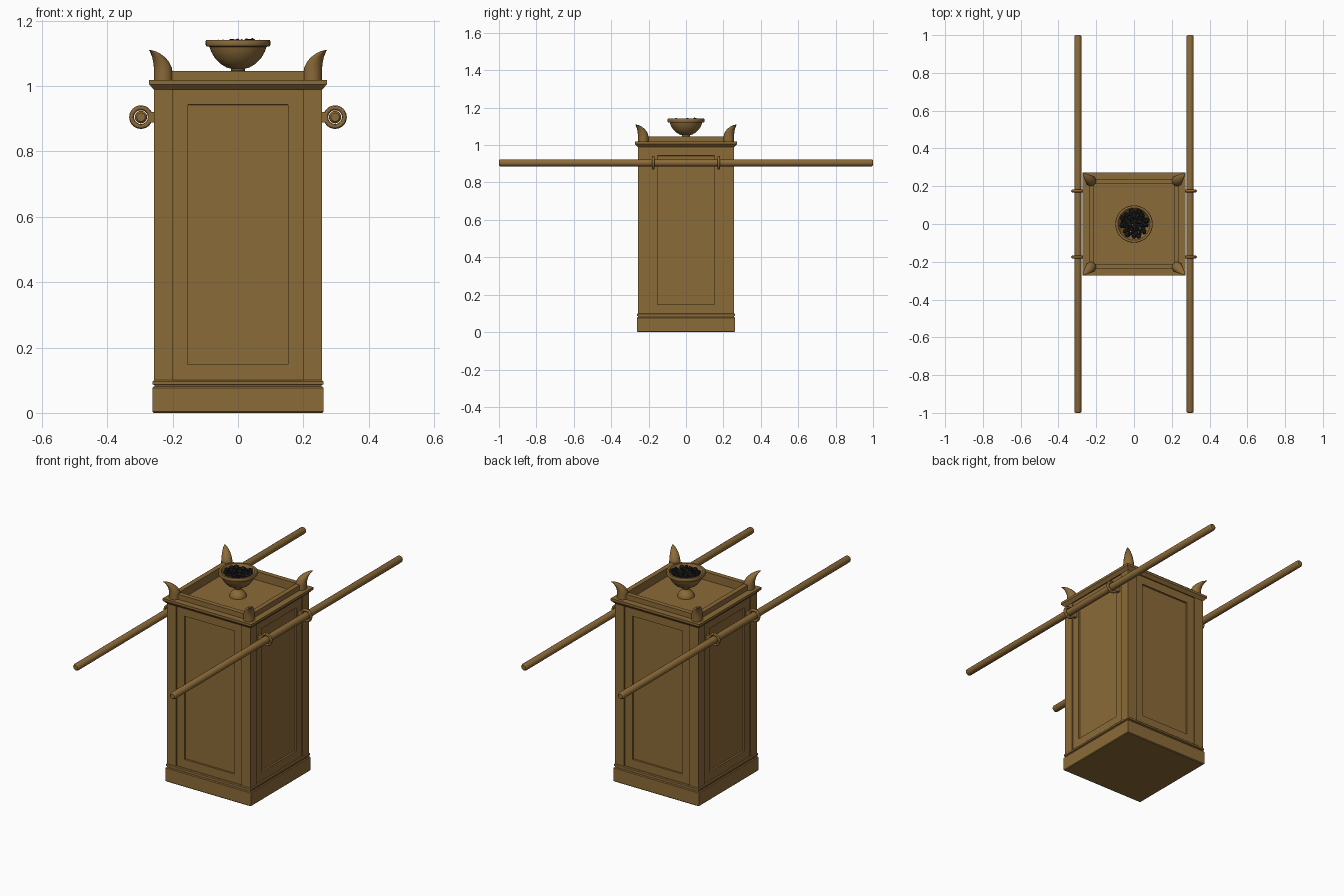
import bpy, bmesh, math, random
from mathutils import Vector, Matrix

if "Cube" in bpy.data.objects:
    bpy.data.objects.remove(bpy.data.objects["Cube"])

random.seed(4)


def material(name, rgb):
    m = bpy.data.materials.new(name)
    m.diffuse_color = (*rgb, 1)
    m.use_nodes = True
    m.node_tree.nodes["Principled BSDF"].inputs["Base Color"].default_value = m.diffuse_color
    return m


GOLD = material("aged gold", (0.26, 0.145, 0.04))
COAL = material("charcoal black", (0.012, 0.012, 0.013))


def finish(name, bm, mat, smooth=False):
    bmesh.ops.recalc_face_normals(bm, faces=bm.faces[:])
    me = bpy.data.meshes.new(name)
    bm.to_mesh(me)
    bm.free()
    ob = bpy.data.objects.new(name, me)
    bpy.context.collection.objects.link(ob)
    me.materials.append(mat)
    if smooth:
        bpy.ops.object.select_all(action='DESELECT')
        ob.select_set(True)
        bpy.context.view_layer.objects.active = ob
        bpy.ops.object.shade_smooth_by_angle(angle=math.radians(35))
    return ob


def loft(bm, rings):
    """Skin a list of closed point rings and cap both ends."""
    loops = [[bm.verts.new(p) for p in r] for r in rings]
    for a, b in zip(loops, loops[1:]):
        n = len(a)
        for i in range(n):
            j = (i + 1) % n
            bm.faces.new((a[i], a[j], b[j], b[i]))
    bm.faces.new(loops[0][::-1])
    bm.faces.new(loops[-1])


def ring(r, z, n, cx=0, cy=0, phase=0):
    return [(cx + r * math.cos(phase + math.tau * i / n),
             cy + r * math.sin(phase + math.tau * i / n), z) for i in range(n)]


def square_turning(name, profile):
    bm = bmesh.new()
    loft(bm, [ring(h * math.sqrt(2), z, 4, phase=math.pi / 4) for h, z in profile])
    return finish(name, bm, GOLD)


def box(name, lo, hi):
    lo, hi = Vector(lo), Vector(hi)
    bm = bmesh.new()
    bmesh.ops.create_cube(bm, size=1, matrix=Matrix.Translation((lo + hi) / 2)
                          @ Matrix.Diagonal((*(hi - lo), 1)))
    return finish(name, bm, GOLD)


# plinth with a small moulding above it
square_turning("plinth", [(.258, 0), (.262, .004), (.262, .076), (.258, .08),
                          (.256, .08), (.256, .085), (.261, .087), (.261, .096),
                          (.257, .1), (.24, .1)])

# cabinet body with a recessed panel on each side
bm = bmesh.new()
B = .251
bmesh.ops.create_cube(bm, size=1, matrix=Matrix.Translation((0, 0, .545))
                      @ Matrix.Diagonal((2 * B, 2 * B, .9, 1)))
bm.normal_update()
for f in [f for f in bm.faces if abs(f.normal.z) < .5]:
    axis = 1 if abs(f.normal.x) > .5 else 0
    bmesh.ops.inset_individual(bm, faces=[f], thickness=.03)
    for v in f.verts:
        v.co[axis] = math.copysign(.153, v.co[axis])
        v.co.z = .148 if v.co.z < .5 else .943
    f.normal_update()
    bmesh.ops.inset_individual(bm, faces=[f], thickness=.001, depth=-.009)
finish("body", bm, GOLD)

# corner posts, standing slightly proud of the body
for sx in (-1, 1):
    for sy in (-1, 1):
        xs, ys = sorted((sx * .2, sx * .257)), sorted((sy * .2, sy * .257))
        box("corner_post", (xs[0], ys[0], .095), (xs[1], ys[1], .992))

# cornice, raised rim and sunken top
square_turning("cornice_and_rim", [(.24, .989), (.257, .989), (.272, 1.005), (.272, 1.018),
                                   (.237, 1.018), (.237, 1.046), (.211, 1.046), (.211, 1.0)])

# horns curving out from the four corners: (inner, outer, height)
horn = [(.2, .257, 1.005), (.2, .257, 1.04), (.203, .2575, 1.058), (.211, .2595, 1.074),
        (.223, .2625, 1.088), (.239, .267, 1.1), (.254, .27, 1.107), (.2705, .2725, 1.111)]
for sx in (-1, 1):
    for sy in (-1, 1):
        bm = bmesh.new()
        loft(bm, [ring((b - a) / 2, z, 20, sx * (a + b) / 2, sy * (a + b) / 2)
                  for a, b, z in horn])
        finish("horn", bm, GOLD, True)

# incense bowl on a domed foot
bowl = [(.043, 1.0), (.042, 1.008), (.037, 1.018), (.028, 1.029), (.02, 1.036), (.017, 1.042),
        (.021, 1.047), (.021, 1.053), (.035, 1.057), (.055, 1.069), (.071, 1.086),
        (.082, 1.105), (.087, 1.12), (.097, 1.122), (.099, 1.126), (.099, 1.138), (.097, 1.141),
        (.086, 1.141), (.083, 1.136), (.078, 1.113), (.06, 1.09), (.03, 1.076), (.005, 1.073)]
bm = bmesh.new()
loft(bm, [ring(r, z, 40) for r, z in bowl])
finish("incense_bowl", bm, GOLD, True)

# coals heaped in the bowl, spread in a spiral
bm = bmesh.new()
for i in range(46):
    rad = .071 * math.sqrt((i + .5) / 46)
    ang = i * 2.39996
    size = random.uniform(.011, .016)
    pos = (rad * math.cos(ang), rad * math.sin(ang), 1.126 + random.uniform(-.006, .008))
    m = (Matrix.Translation(pos) @ Matrix.Rotation(random.uniform(0, 6), 4, 'Z')
         @ Matrix.Rotation(random.uniform(0, 3), 4, 'X') @ Matrix.Diagonal((1.15, 1, .8, 1)))
    bmesh.ops.create_icosphere(bm, subdivisions=1, radius=size, matrix=m)
finish("coals", bm, COAL)

# carrying poles, each through two rings fixed to the side
PX, PZ = .297, .905
for s in (-1, 1):
    bm = bmesh.new()
    prof = [(.013, -1), (.017, -.997), (.019, -.991), (.019, .991), (.017, .997), (.013, 1)]
    loft(bm, [[(s * PX + x, y, PZ + z) for x, z, _ in ring(r, 0, 24)] for r, y in prof])
    finish("carrying_pole", bm, GOLD, True)
    for y in (-.175, .175):
        bpy.ops.mesh.primitive_torus_add(location=(s * PX, y, PZ), rotation=(math.pi / 2, 0, 0),
                                         major_radius=.0285, minor_radius=.0075,
                                         major_segments=32, minor_segments=12)
        ob = bpy.context.object
        ob.name = "pole_ring"
        ob.data.materials.append(GOLD)
        bpy.ops.object.shade_smooth_by_angle()
        xs = sorted((s * .248, s * .27))
        box("ring_bracket", (xs[0], y - .008, PZ - .016), (xs[1], y + .008, PZ + .016))
